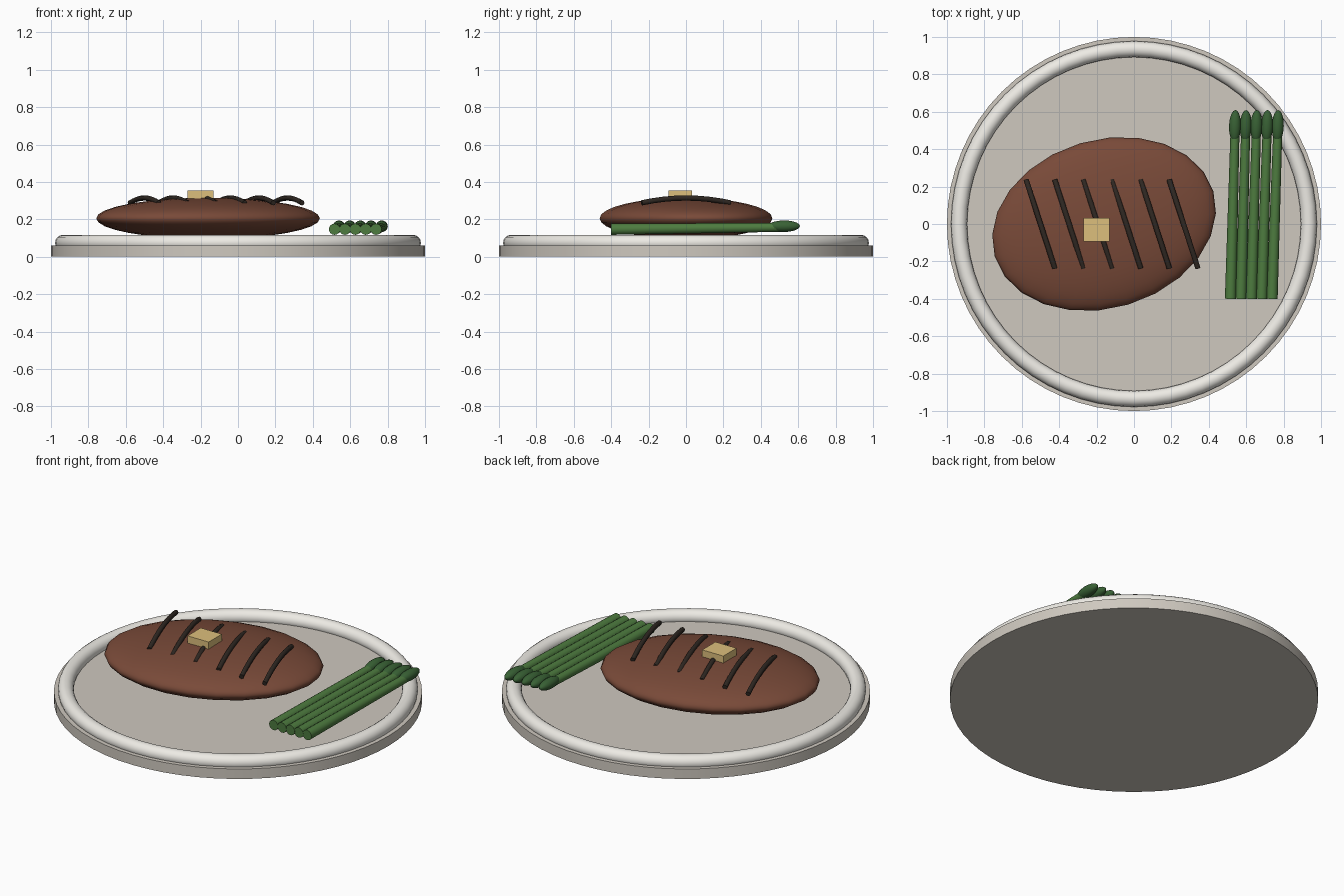
import bpy, math
from mathutils import Vector

if "Cube" in bpy.data.objects:
    bpy.data.objects.remove(bpy.data.objects["Cube"])


def material(name, rgb):
    m = bpy.data.materials.new(name)
    m.diffuse_color = (*rgb, 1)
    m.use_nodes = True
    m.node_tree.nodes["Principled BSDF"].inputs["Base Color"].default_value = m.diffuse_color
    return m


PLATE = material("plate_cream", (0.62, 0.58, 0.52))
RIM = material("rim_white", (0.85, 0.83, 0.78))
MEAT = material("meat_brown", (0.19, 0.068, 0.04))
CHAR = material("char_black", (0.03, 0.022, 0.017))
BUTTER = material("butter_yellow", (0.72, 0.52, 0.2))
STALK = material("stalk_green", (0.075, 0.2, 0.05))
TIP = material("tip_green", (0.04, 0.12, 0.035))


def finish(name, mat, smooth=True):
    ob = bpy.context.object
    ob.name = name
    ob.data.materials.append(mat)
    if smooth:
        bpy.ops.object.shade_smooth_by_angle(angle=math.radians(40))
    return ob


def ellipsoid(name, loc, scale, mat, rot=(0, 0, 0), segs=24, rings=16):
    bpy.ops.mesh.primitive_uv_sphere_add(segments=segs, ring_count=rings,
                                         radius=1, location=loc, rotation=rot)
    bpy.context.object.scale = scale
    return finish(name, mat)


# Plate and raised rim
bpy.ops.mesh.primitive_cylinder_add(vertices=64, radius=1, depth=0.06, location=(0, 0, 0.03))
finish("plate", PLATE)
bpy.ops.mesh.primitive_torus_add(major_segments=64, minor_segments=16, major_radius=0.935,
                                 minor_radius=0.043, location=(0, 0, 0.074))
finish("plate_rim", RIM)

# Steak
ellipsoid("steak", (-0.16, 0, 0.205), (0.61, 0.45, 0.11), MEAT, (0, 0, 0.29))

# Grill marks: arched bars lying over the steak
for i in range(6):
    x = -0.5 + 0.153 * i
    curve = bpy.data.curves.new(f"grill_mark_{i + 1}", 'CURVE')
    curve.dimensions = '3D'
    curve.bevel_depth = 0.014
    curve.bevel_resolution = 2
    curve.use_fill_caps = True
    spline = curve.splines.new('POLY')
    spline.points.add(8)
    for k, p in enumerate(spline.points):
        t = k / 4 - 1
        p.co = (x + 0.077 * t, -0.237 * t, 0.314 - 0.026 * t * t, 1)
    curve.materials.append(CHAR)
    ob = bpy.data.objects.new(f"grill_mark_{i + 1}", curve)
    bpy.context.collection.objects.link(ob)

# Butter pat
bpy.ops.mesh.primitive_cube_add(size=1, location=(-0.2, -0.03, 0.33))
bpy.context.object.scale = (0.14, 0.125, 0.05)
finish("butter_pat", BUTTER, smooth=False)

# Asparagus spears with rounded tips
for i in range(5):
    a = Vector((0.516 + 0.0555 * i, -0.4, 0.147))
    b = Vector((0.54 + 0.0572 * i, 0.5, 0.157))
    d = b - a
    rot = d.to_track_quat('Z', 'Y').to_euler()
    bpy.ops.mesh.primitive_cone_add(vertices=16, radius1=0.03, radius2=0.024, depth=d.length,
                                    location=(a + b) / 2, rotation=rot)
    finish(f"asparagus_stalk_{i + 1}", STALK)
    ellipsoid(f"asparagus_tip_{i + 1}", (b.x, 0.523, 0.163), (0.032, 0.031, 0.086), TIP,
              rot, 16, 10)
